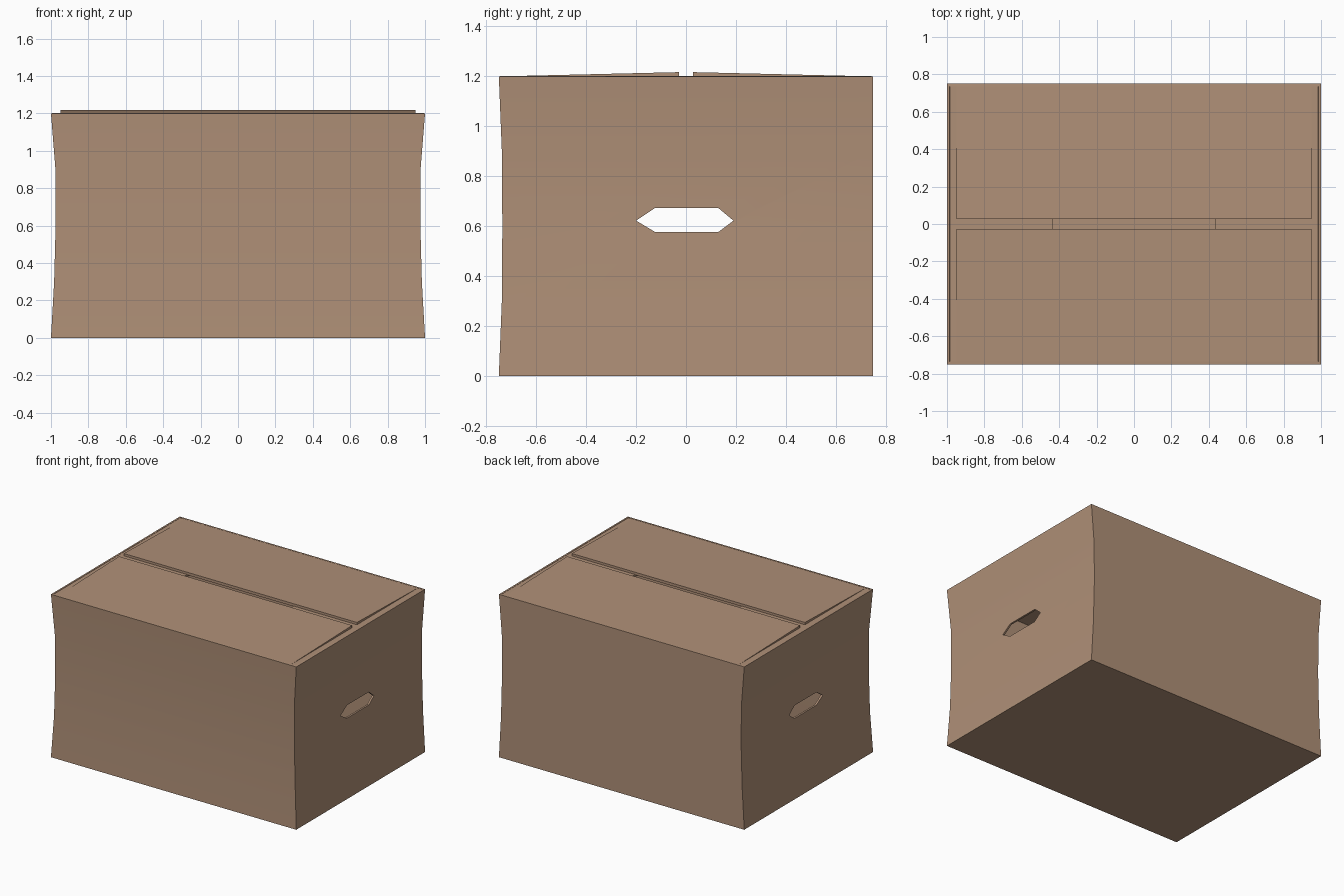
import bpy, bmesh, math

if "Cube" in bpy.data.objects:
    bpy.data.objects.remove(bpy.data.objects["Cube"])

card = bpy.data.materials.new("cardboard_brown")
card.diffuse_color = (0.43, 0.278, 0.185, 1)
card.use_nodes = True
card.node_tree.nodes["Principled BSDF"].inputs["Base Color"].default_value = card.diffuse_color


def make(name, verts, faces):
    """Mesh object with consistent outward normals."""
    me = bpy.data.meshes.new(name)
    me.from_pydata(verts, [], faces)
    bm = bmesh.new()
    bm.from_mesh(me)
    bmesh.ops.recalc_face_normals(bm, faces=bm.faces)
    bm.to_mesh(me)
    bm.free()
    me.materials.append(card)
    ob = bpy.data.objects.new(name, me)
    bpy.context.collection.objects.link(ob)
    return ob


def prism(name, profile, x0, x1):
    """Extrude a (y, z) profile along x."""
    n = len(profile)
    verts = [(x, y, z) for x in (x0, x1) for y, z in profile]
    faces = [tuple(range(n)), tuple(range(n, 2 * n))]
    faces += [(i, (i + 1) % n, n + (i + 1) % n, n + i) for i in range(n)]
    return make(name, verts, faces)


# Box body: rings up the walls, ends and front pinched in, open at the top
rings = [(0, 0, 0), (0.3, 0.017, 0.012), (0.6, 0.025, 0.014),
         (0.9, 0.024, 0.012), (1.2, 0, 0)]
verts, faces = [], [(0, 1, 2, 3)]
for z, dx, dy in rings:
    x = 1 - dx
    verts += [(-x, -0.75 + dy, z), (x, -0.75 + dy, z), (x, 0.75, z), (-x, 0.75, z)]
for r in range(len(rings) - 1):
    for i in range(4):
        j = (i + 1) % 4
        faces.append((4 * r + i, 4 * r + j, 4 * r + 4 + j, 4 * r + 4 + i))
body = make("box_body", verts, faces)
# outward normals for the open shell: floor must face down
if body.data.polygons[0].normal.z > 0:
    body.data.flip_normals()

# Hexagonal hand holes through both ends
cutter = prism("handle_cutter", [(-0.2, 0.622), (-0.125, 0.577), (0.13, 0.577),
                                 (0.19, 0.622), (0.13, 0.672), (-0.125, 0.672)], -1.2, 1.2)
cutter.hide_render = True
sol = body.modifiers.new("thickness", 'SOLIDIFY')
sol.thickness = 0.02
sol.offset = -1
cut = body.modifiers.new("handles", 'BOOLEAN')
cut.operation = 'DIFFERENCE'
cut.object = cutter
dg = bpy.context.evaluated_depsgraph_get()
baked = bpy.data.meshes.new_from_object(body.evaluated_get(dg))
body.modifiers.clear()
body.data = baked
bpy.data.objects.remove(cutter)
bpy.ops.object.select_all(action='DESELECT')
body.select_set(True)
bpy.context.view_layer.objects.active = body
bpy.ops.object.shade_smooth_by_angle(angle=math.radians(30))

for s, side in ((-1, "left"), (1, "right")):
    # End flaps, lying flat underneath
    prism("end_flap_" + side, [(-0.735, 1.18), (0.735, 1.18), (0.735, 1.2), (-0.735, 1.2)],
          s * 0.435, s * 0.985)

for s, side in ((-1, "front"), (1, "back")):
    # Long flaps, rising slightly towards the middle slit
    prism("long_flap_" + side, [(s * 0.745, 1.18), (s * 0.745, 1.2),
                                (s * 0.028, 1.217), (s * 0.028, 1.197)], -0.95, 0.95)
